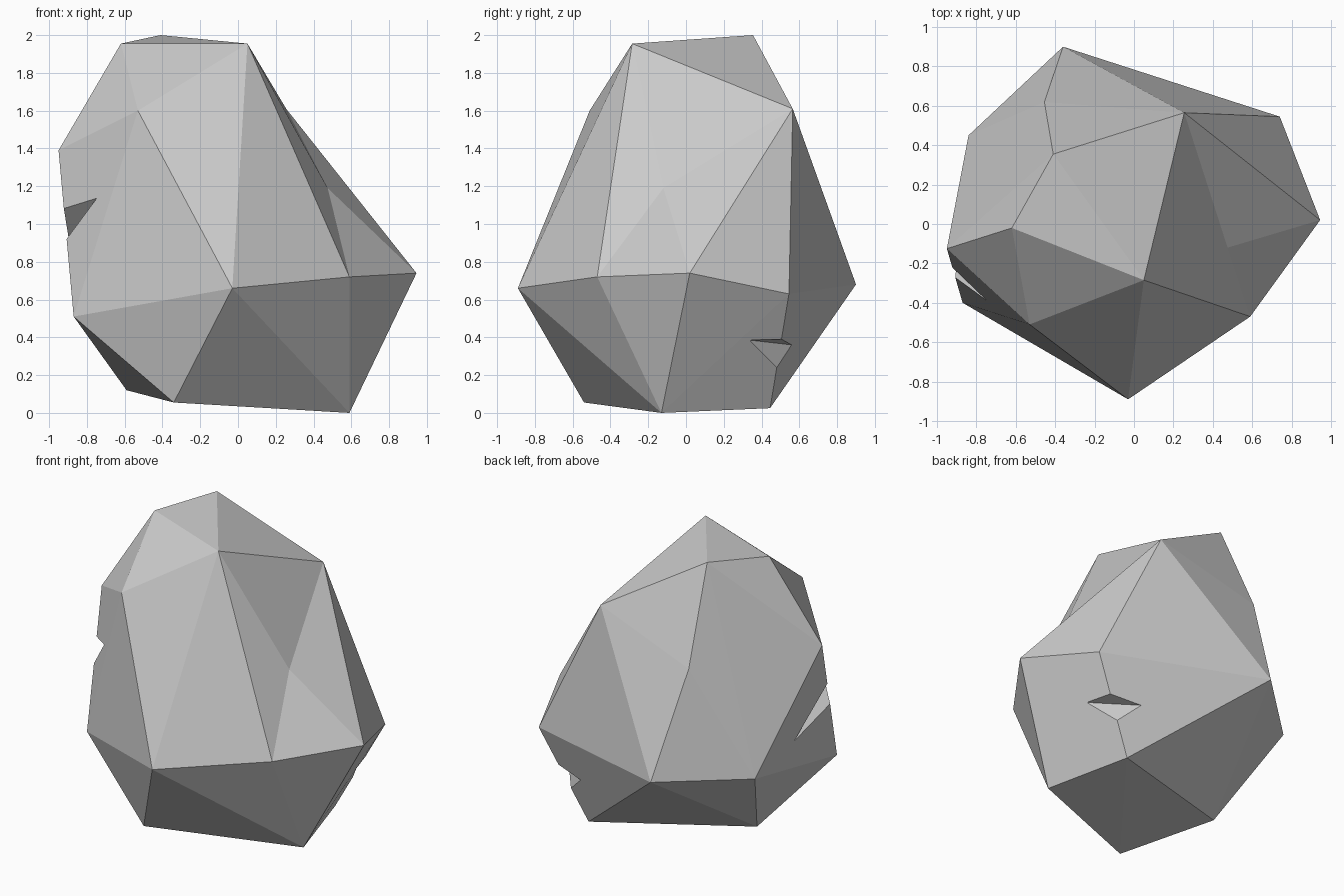
import bpy
import bmesh
from mathutils import Vector

default_cube = bpy.data.objects.get("Cube")
if default_cube:
    bpy.data.objects.remove(default_cube, do_unlink=True)


def hull_bmesh(points):
    """Wrap a set of corner points in a faceted skin."""
    bm = bmesh.new()
    for point in points:
        bm.verts.new(point)
    result = bmesh.ops.convex_hull(bm, input=bm.verts[:], use_existing_faces=False)
    loose = set(result["geom_interior"] + result["geom_unused"])
    loose = [v for v in loose if isinstance(v, bmesh.types.BMVert) and not v.link_faces]
    bmesh.ops.delete(bm, geom=loose, context="VERTS")
    bmesh.ops.recalc_face_normals(bm, faces=bm.faces[:])
    return bm


def make_object(name, bm):
    mesh = bpy.data.meshes.new(name)
    bm.to_mesh(mesh)
    bm.free()
    obj = bpy.data.objects.new(name, mesh)
    bpy.context.collection.objects.link(obj)
    return obj


def press_dent(bm, rim, bottom):
    """Replace the faces spanning the rim corners with a fan to a sunken point."""
    corners = [min(bm.verts, key=lambda v: (v.co - Vector(p)).length) for p in rim]
    covered = [f for f in bm.faces if all(v in corners for v in f.verts)]
    bmesh.ops.delete(bm, geom=covered, context="FACES")
    centre = bm.verts.new(bottom)
    for first, second in zip(corners, corners[1:] + corners[:1]):
        bm.faces.new((first, second, centre))
    bmesh.ops.recalc_face_normals(bm, faces=bm.faces[:])


def chip_edge(obj, tips, mouth):
    """Cut a wedge whose root runs between the tips and opens at the mouth."""
    root = [Vector(p) for p in tips]
    middle = (root[0] + root[1]) / 2
    points = [middle + (p - middle) * 1.03 for p in root]
    points += [middle + (Vector(p) - middle) * 1.6 for p in mouth]
    cutter = make_object("chip_cutter", hull_bmesh(points))
    cutter.hide_render = True
    modifier = obj.modifiers.new("chip", "BOOLEAN")
    modifier.operation = "DIFFERENCE"
    modifier.solver = "EXACT"
    modifier.object = cutter
    bpy.context.view_layer.objects.active = obj
    bpy.ops.object.modifier_apply(modifier=modifier.name)
    bpy.data.objects.remove(cutter, do_unlink=True)


# Corners shared by the body and the dent
crown_front = (.05, -.285, 1.955)
shoulder_back = (.255, .565, 1.61)
waist_front = (.59, -.47, .72)
waist_side = (.945, .02, .74)

crown = [crown_front, (-.62, -.02, 1.955), (-.41, .355, 2)]
shoulder = [shoulder_back, (-.53, -.51, 1.6), (-.95, -.125, 1.39), (-.455, .62, 1.38)]
waist = [waist_front, waist_side, (.74, .545, .63), (-.36, .9, .68),
         (-.84, .45, .66), (-.87, -.4, .51), (-.03, -.89, .66)]
base = [(.59, -.13, 0), (-.34, -.54, .055), (-.59, .07, .12), (.43, .445, .025)]

# Boulder body with one sunken facet
body = hull_bmesh(crown + shoulder + waist + base)
press_dent(body, [crown_front, waist_front, waist_side, shoulder_back], (.475, -.12, 1.19))
boulder = make_object("boulder", body)

# Chips knocked out of two edges
chip_edge(boulder, [(-.75, -.38, 1.13), (-.874, .073, .784)],
          [(-.92, -.22, 1.08), (-.907, -.27, .92)])
chip_edge(boulder, [(.66, .34, .385), (.41, .56, .36)],
          [(.617, .505, .39), (.54, .48, .24)])

# Single stone colour, flat facets
stone = bpy.data.materials.new("stone_grey")
stone.use_nodes = True
colour = (.6, .6, .6, 1)
stone.diffuse_color = colour
stone.node_tree.nodes["Principled BSDF"].inputs["Base Color"].default_value = colour
boulder.data.materials.clear()
boulder.data.materials.append(stone)
for face in boulder.data.polygons:
    face.use_smooth = False
    face.material_index = 0
